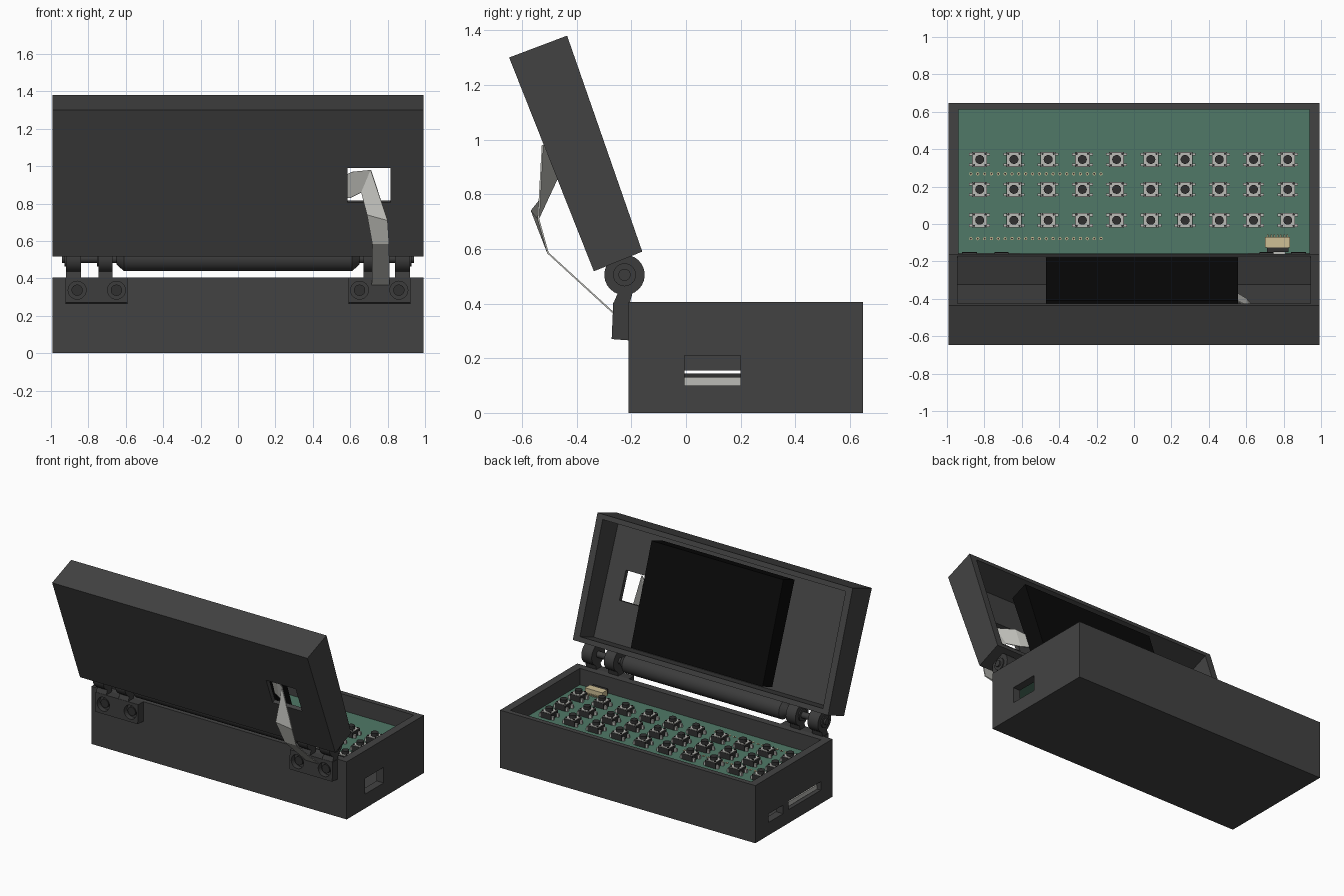
import bpy, bmesh, math
from mathutils import Vector, Matrix

if "Cube" in bpy.data.objects:
    bpy.data.objects.remove(bpy.data.objects["Cube"])


def material(name, rgb):
    m = bpy.data.materials.new(name)
    m.use_nodes = True
    m.diffuse_color = (*rgb, 1)
    m.node_tree.nodes["Principled BSDF"].inputs["Base Color"].default_value = (*rgb, 1)
    return m


CASE = material("dark grey plastic", (0.055, 0.055, 0.055))
HINGE = material("hinge grey", (0.045, 0.045, 0.045))
BLACK = material("screen black", (0.003, 0.003, 0.003))
GREEN = material("board green", (0.08, 0.19, 0.135))
SILVER = material("light metal", (0.5, 0.5, 0.47))
RUBBER = material("button charcoal", (0.03, 0.03, 0.03))
BEIGE = material("connector beige", (0.62, 0.52, 0.3))


def finish(name, bm, mats, smooth=False):
    bmesh.ops.recalc_face_normals(bm, faces=bm.faces)
    mesh = bpy.data.meshes.new(name)
    bm.to_mesh(mesh)
    bm.free()
    for m in mats:
        mesh.materials.append(m)
    ob = bpy.data.objects.new(name, mesh)
    bpy.context.collection.objects.link(ob)
    if smooth:
        bpy.ops.object.select_all(action="DESELECT")
        ob.select_set(True)
        bpy.context.view_layer.objects.active = ob
        bpy.ops.object.shade_smooth_by_angle()
    return ob


def add_box(bm, lo, hi, index=0):
    lo, hi = Vector(lo), Vector(hi)
    mat = Matrix.Translation((lo + hi) / 2) @ Matrix.Diagonal((*(hi - lo), 1))
    for v in bmesh.ops.create_cube(bm, size=1, matrix=mat)["verts"]:
        for f in v.link_faces:
            f.material_index = index


def add_cylinder(bm, a, b, r, r2=None, n=24, index=0):
    a, b = Vector(a), Vector(b)
    turn = (b - a).to_track_quat("Z", "Y").to_matrix().to_4x4()
    made = bmesh.ops.create_cone(bm, cap_ends=True, segments=n, radius1=r, radius2=r if r2 is None else r2,
                                 depth=(b - a).length, matrix=Matrix.Translation((a + b) / 2) @ turn)
    for v in made["verts"]:
        for f in v.link_faces:
            f.material_index = index


def add_prism(bm, profile, x0, x1):
    """Side profile of (y, z) points, stretched along x."""
    ends = [[bm.verts.new((x, y, z)) for y, z in profile] for x in (x0, x1)]
    for end in ends:
        bm.faces.new(end)
    for i in range(len(profile)):
        j = (i + 1) % len(profile)
        bm.faces.new((ends[0][i], ends[0][j], ends[1][j], ends[1][i]))


def box(name, lo, hi, mat):
    bm = bmesh.new()
    add_box(bm, lo, hi)
    return finish(name, bm, [mat])


def prism(name, profile, x0, x1, mat):
    bm = bmesh.new()
    add_prism(bm, profile, x0, x1)
    return finish(name, bm, [mat])


def cut(target, *cutters):
    for c in cutters:
        c.hide_render = True
        mod = target.modifiers.new("cut", "BOOLEAN")
        mod.operation, mod.solver, mod.object = "DIFFERENCE", "EXACT", c
        bpy.context.view_layer.objects.active = target
        bpy.ops.object.modifier_apply(modifier=mod.name)
        bpy.data.objects.remove(c)


# Base tray with side openings
base = box("base_tray", (-0.993, -0.21, 0), (0.993, 0.648, 0.405), CASE)
cut(base,
    box("cavity", (-0.938, -0.16, 0.05), (0.938, 0.613, 0.5), CASE),
    box("right_port", (0.9, -0.005, 0.1), (1.1, 0.2, 0.21), CASE),
    box("card_slot", (-1.1, -0.08, 0.095), (-0.9, 0.28, 0.155), CASE),
    box("small_port", (-1.1, 0.34, 0.09), (-0.9, 0.5, 0.15), CASE))

# Circuit board, inner board and card holder
box("key_board", (-0.937, -0.159, 0.27), (0.937, 0.612, 0.29), GREEN)
box("inner_board", (-0.93, -0.1, 0.13), (-0.4, 0.3, 0.145), RUBBER)
box("card_holder", (-0.97, -0.07, 0.1), (-0.6, 0.27, 0.13), SILVER)

# Push buttons: one mesh, repeated on a grid
bm = bmesh.new()
add_box(bm, (-0.04, -0.04, 0), (0.04, 0.04, 0.04), 0)
add_box(bm, (-0.038, -0.038, 0.04), (0.038, 0.038, 0.044), 1)
add_cylinder(bm, (0, 0, 0.04), (0, 0, 0.066), 0.024, n=16)
for sx in (-1, 1):
    for sy in (-1, 1):
        add_cylinder(bm, (sx * 0.03, sy * 0.03, 0.04), (sx * 0.03, sy * 0.03, 0.049), 0.006, n=8)
        x, y = sx * 0.047, sy * 0.028
        add_box(bm, (x - 0.009, y - 0.007, 0), (x + 0.009, y + 0.007, 0.024), 1)
first = finish("button", bm, [RUBBER, SILVER])
for row in (0.345, 0.185, 0.02):
    for col in range(10):
        b = bpy.data.objects.new("button", first.data)
        b.location = (-0.825 + col * 0.183, row, 0.29)
        bpy.context.collection.objects.link(b)
bpy.data.objects.remove(first)

# Two rows of pin holes
bm = bmesh.new()
for y in (0.268, -0.078):
    for i in range(20):
        x = -0.872 + i * 0.0366
        add_cylinder(bm, (x, y, 0.289), (x, y, 0.293), 0.009, n=8)
        add_cylinder(bm, (x, y, 0.29), (x, y, 0.294), 0.005, n=8, index=1)
finish("pin_holes", bm, [BEIGE, RUBBER])

# Ribbon connector
box("connector_body", (0.7, -0.125, 0.29), (0.835, -0.07, 0.33), BEIGE)
box("connector_latch", (0.71, -0.15, 0.29), (0.825, -0.125, 0.325), RUBBER)
bm = bmesh.new()
for i in range(7):
    x = 0.715 + i * 0.0175
    add_box(bm, (x - 0.004, -0.07, 0.29), (x + 0.004, -0.055, 0.3))
finish("connector_pins", bm, [BEIGE])

# Lid: a is the share of its height, b the share of its depth
low_in, top_in = Vector((-0.16, 0.59)), Vector((-0.435, 1.38))
low_out, top_out = Vector((-0.337, 0.518)), Vector((-0.647, 1.30))


def lid_profile(a0, a1, b0, b1):
    def point(a, b):
        return low_in.lerp(top_in, a).lerp(low_out.lerp(top_out, a), b)
    return [point(a0, b0), point(a1, b0), point(a1, b1), point(a0, b1)]


lid = prism("lid", lid_profile(0, 1, 0, 1), -0.993, 0.993, CASE)
cut(lid,
    prism("lid_cavity", lid_profile(0.04, 0.96, -0.3, 0.86), -0.945, 0.945, CASE),
    prism("cable_window", lid_profile(0.367, 0.603, 0.7, 1.3), 0.585, 0.815, CASE))
prism("screen", lid_profile(0.07, 0.91, 0.0, 0.6), -0.47, 0.555, BLACK)

# Hinge rod and pin
Y, Z = -0.225, 0.505
bm = bmesh.new()
add_cylinder(bm, (-0.61, Y, Z), (0.61, Y, Z), 0.066)
add_cylinder(bm, (-0.94, Y, Z), (0.94, Y, Z), 0.022)
for s in (-1, 1):
    add_cylinder(bm, (s * 0.61, Y, Z), (s * 0.65, Y, Z), 0.066, 0.03)
finish("hinge_rod", bm, [HINGE], True)

# Hinge leaves, arms, knuckles and screws on both ends
for s, side in ((-1, "right"), (1, "left")):
    leaf = prism(side + "_hinge_leaf",
                 [(-0.205, 0.265), (-0.272, 0.27), (-0.266, 0.405), (-0.205, 0.405)],
                 s * 0.59, s * 0.923, HINGE)
    for x in (0.65, 0.86):
        bm = bmesh.new()
        add_cylinder(bm, (s * x, -0.3, 0.337), (s * x, -0.235, 0.337), 0.048)
        cut(leaf, finish("screw_hole", bm, [HINGE]))
    bm = bmesh.new()
    for x in (0.65, 0.86):
        add_cylinder(bm, (s * x, -0.255, 0.337), (s * x, -0.22, 0.337), 0.03)
    finish(side + "_hinge_screws", bm, [RUBBER], True)
    bm = bmesh.new()
    for x0, x1 in ((0.67, 0.745), (0.84, 0.92)):
        add_cylinder(bm, (s * x0, Y, Z), (s * x1, Y, Z), 0.074)
        add_cylinder(bm, (s * x1, Y, Z), (s * (x1 + 0.008), Y, Z), 0.042)
        add_prism(bm, [(-0.266, 0.4), (-0.206, 0.4), (-0.19, 0.46), (-0.24, 0.46)], s * x0, s * x1)
    finish(side + "_hinge_knuckles", bm, [HINGE], True)

# Ribbon cable: pairs of edge points from the screen to the connector
bends = [((0.55, -0.37, 0.83), (0.55, -0.41, 0.94)),
         ((0.6, -0.40, 0.83), (0.61, -0.44, 0.97)),
         ((0.66, -0.47, 0.86), (0.71, -0.525, 0.98)),
         ((0.69, -0.565, 0.74), (0.80, -0.54, 0.71)),
         ((0.718, -0.505, 0.585), (0.808, -0.505, 0.585)),
         ((0.715, -0.27, 0.37), (0.81, -0.27, 0.37)),
         ((0.715, -0.2, 0.31), (0.81, -0.2, 0.31)),
         ((0.715, -0.14, 0.31), (0.81, -0.14, 0.31))]
bm = bmesh.new()
pairs = [[bm.verts.new(p) for p in pair] for pair in bends]
for (a, b), (c, d) in zip(pairs, pairs[1:]):
    bm.faces.new((a, b, d, c))
cable = finish("ribbon_cable", bm, [SILVER])
thick = cable.modifiers.new("thickness", "SOLIDIFY")
thick.thickness, thick.offset = 0.006, 0
